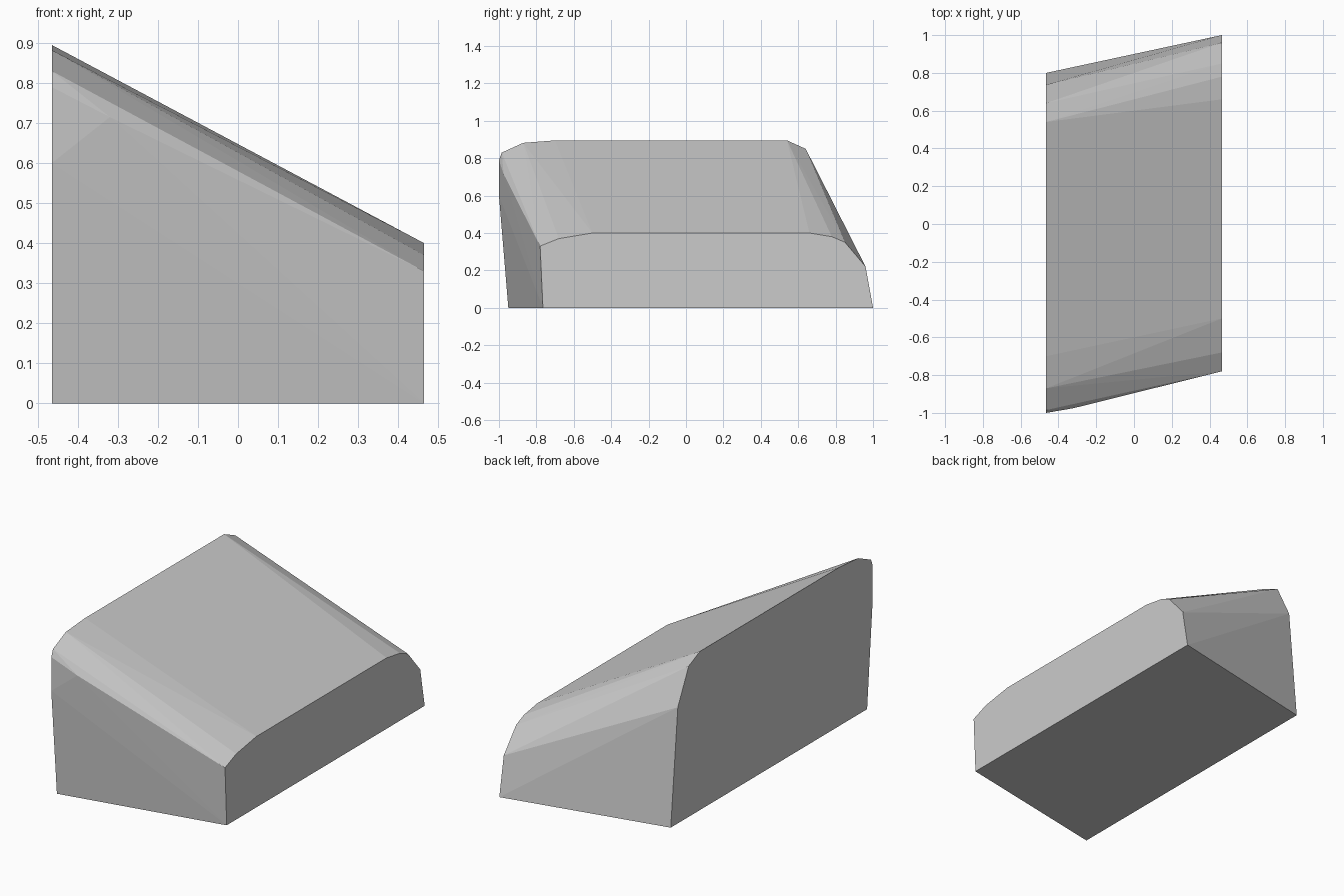
import bpy, bmesh

if "Cube" in bpy.data.objects:
    bpy.data.objects.remove(bpy.data.objects["Cube"])

X = 0.465  # half width

# tall end outline (y, z), front bottom round to back bottom
tall_end = [(-0.95, 0), (-1.0, 0.6), (-1.0, 0.79), (-0.985, 0.83), (-0.87, 0.882),
            (-0.70, 0.895), (0.54, 0.895), (0.64, 0.85), (0.737, 0.655), (0.80, 0)]
# low end outline
low_end = [(-0.765, 0), (-0.78, 0.33), (-0.68, 0.37), (-0.5, 0.40), (0.66, 0.40),
           (0.78, 0.38), (0.85, 0.35), (0.96, 0.22), (1.0, 0)]
# bulges along the front crease and the rounded upper edges
ridge = [(-0.32, -0.975, 0.715), (0.25, -0.735, 0.472), (0.25, 0.765, 0.482)]

bm = bmesh.new()
for x, outline in ((-X, tall_end), (X, low_end)):
    for y, z in outline:
        bm.verts.new((x, y, z))
for p in ridge:
    bm.verts.new(p)

# taut skin around both end outlines
res = bmesh.ops.convex_hull(bm, input=bm.verts[:])
loose = {v for v in res["geom_interior"] + res["geom_unused"]
         if isinstance(v, bmesh.types.BMVert) and not v.link_faces}
bmesh.ops.delete(bm, geom=list(loose), context='VERTS')
bmesh.ops.dissolve_limit(bm, angle_limit=0.01, verts=bm.verts[:], edges=bm.edges[:])
bmesh.ops.recalc_face_normals(bm, faces=bm.faces[:])

mesh = bpy.data.meshes.new("wedge_block")
bm.to_mesh(mesh)
bm.free()
block = bpy.data.objects.new("wedge_block", mesh)
bpy.context.collection.objects.link(block)

grey = bpy.data.materials.new("plain grey")
grey.diffuse_color = (0.6, 0.6, 0.6, 1)
grey.use_nodes = True
grey.node_tree.nodes["Principled BSDF"].inputs["Base Color"].default_value = grey.diffuse_color
mesh.materials.append(grey)
